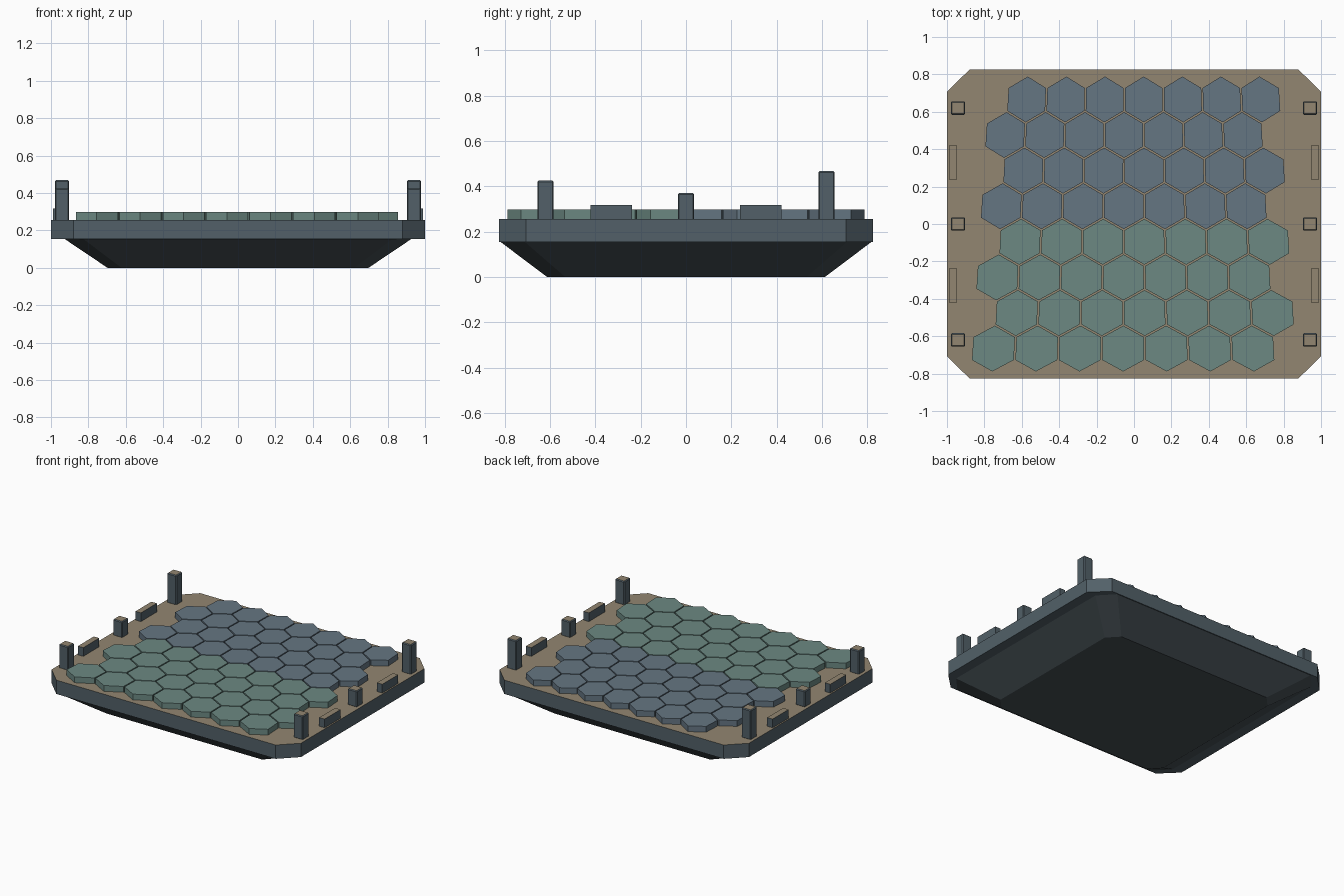
import bpy, bmesh, math

if "Cube" in bpy.data.objects:
    bpy.data.objects.remove(bpy.data.objects["Cube"])


def material(name, rgb):
    m = bpy.data.materials.new(name)
    m.diffuse_color = (*rgb, 1)
    m.use_nodes = True
    m.node_tree.nodes["Principled BSDF"].inputs["Base Color"].default_value = m.diffuse_color
    return m


SLATE = material("slate", (0.085, 0.118, 0.14))
TAN = material("tan", (0.29, 0.24, 0.165))
HULL = material("dark_slate", (0.06, 0.078, 0.088))
GREEN = material("tile_green", (0.15, 0.25, 0.225))
BLUE = material("tile_blue", (0.13, 0.18, 0.225))


def prism(bm, lower, upper, z0, z1):
    """Closed solid between two matching outlines."""
    a = [bm.verts.new((x, y, z0)) for x, y in lower]
    b = [bm.verts.new((x, y, z1)) for x, y in upper]
    n = len(a)
    bm.faces.new(a[::-1])
    bm.faces.new(b)
    for i in range(n):
        j = (i + 1) % n
        bm.faces.new((a[i], a[j], b[j], b[i]))


def finish(name, bm, mats):
    bmesh.ops.recalc_face_normals(bm, faces=bm.faces)
    if len(mats) > 1:  # second material goes on upward faces
        for f in bm.faces:
            f.material_index = 1 if f.normal.z > 0.9 else 0
    me = bpy.data.meshes.new(name)
    bm.to_mesh(me)
    bm.free()
    for m in mats:
        me.materials.append(m)
    ob = bpy.data.objects.new(name, me)
    bpy.context.collection.objects.link(ob)
    return ob


def cut_rect(hx, hy, cx, cy):
    """Rectangle outline with clipped corners."""
    return [(hx, -hy + cy), (hx, hy - cy), (hx - cx, hy), (-hx + cx, hy),
            (-hx, hy - cy), (-hx, -hy + cy), (-hx + cx, -hy), (hx - cx, -hy)]


def block(name, x, y, sx, sy, z0, z1, bevel=0.0):
    bm = bmesh.new()
    r = [(x - sx / 2, y - sy / 2), (x + sx / 2, y - sy / 2),
         (x + sx / 2, y + sy / 2), (x - sx / 2, y + sy / 2)]
    prism(bm, r, r, z0, z1)
    if bevel:
        bmesh.ops.bevel(bm, geom=list(bm.edges), offset=bevel, segments=1,
                        affect='EDGES', profile=0.5)
    return finish(name, bm, [SLATE, TAN])


# Deck slab
bm = bmesh.new()
deck = cut_rect(1.0, 0.825, 0.12, 0.118)
prism(bm, deck, deck, 0.155, 0.255)
finish("deck_slab", bm, [SLATE, TAN])

# Tapered underside
bm = bmesh.new()
prism(bm, cut_rect(0.698, 0.613, 0.075, 0.08),
      cut_rect(0.93, 0.82, 0.1, 0.107), 0.0, 0.156)
finish("tapered_hull", bm, [HULL])

# Hexagonal tiles, field narrowing slightly toward the back
W, PITCH, GAP = 0.2198, 0.1903, 0.008
R = (W - GAP) / math.sqrt(3)


def tile_outline(cx, cy):
    pts = []
    for k in range(6):
        a = math.radians(30 + 60 * k)
        x, y = cx + R * math.cos(a), cy + R * math.sin(a)
        pts.append((x * (1 - 0.077 * y), y))
    return pts


for name, rows, mat in (("front_tiles", range(4), GREEN),
                        ("back_tiles", range(4, 8), BLUE)):
    bm = bmesh.new()
    for row in rows:
        shift = W / 4 if row % 2 else -W / 4
        for col in range(7):
            o = tile_outline((col - 3) * W + shift, (row - 3.5) * PITCH)
            prism(bm, o, o, 0.25, 0.297)
    finish(name, bm, [mat])

# Edge posts and low rails, mirrored left and right
for side, s in (("left", -1), ("right", 1)):
    for label, y, top in (("front", -0.62, 0.425), ("middle", 0.0, 0.37),
                          ("back", 0.62, 0.468)):
        block(f"{side}_{label}_post", s * 0.941, y, 0.075, 0.072, 0.25, top, 0.006)
    for label, y in (("front", -0.33), ("back", 0.33)):
        block(f"{side}_{label}_rail", s * 0.968, y, 0.043, 0.182, 0.25, 0.318)
